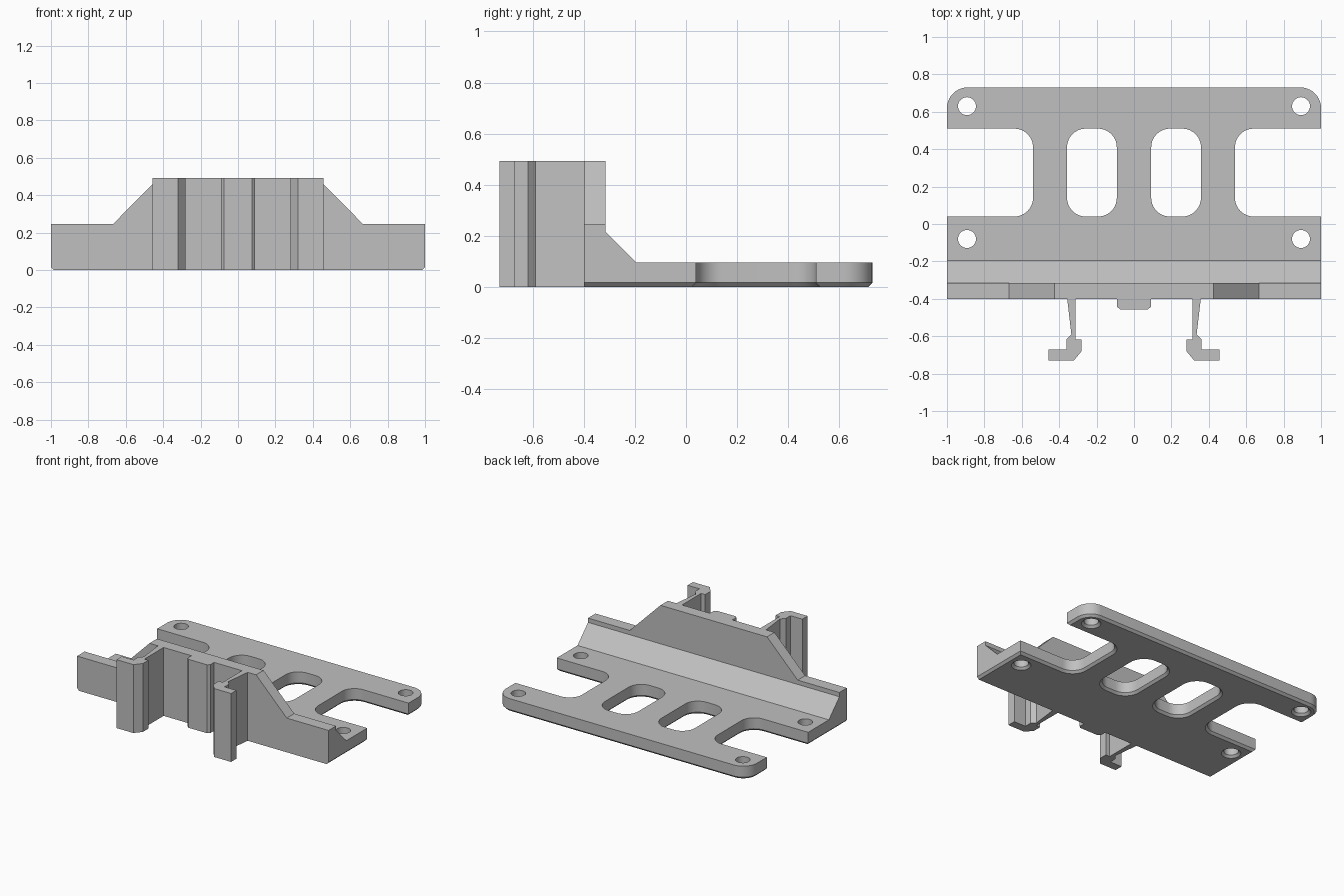
import bpy, bmesh, math
from mathutils import Vector

cube = bpy.data.objects.get("Cube")
if cube:
    bpy.data.objects.remove(cube)

grey = bpy.data.materials.new("plain grey")
grey.use_nodes = True
GREY = (0.53, 0.53, 0.53, 1)
grey.diffuse_color = GREY
grey.node_tree.nodes["Principled BSDF"].inputs["Base Color"].default_value = GREY

FRONT, WALL_BACK, PLATE, WALL_TOP, CHAMFER = -0.4, -0.315, 0.095, 0.492, 0.016


def finish(name, bm):
    bmesh.ops.recalc_face_normals(bm, faces=bm.faces)
    mesh = bpy.data.meshes.new(name)
    bm.to_mesh(mesh)
    bm.free()
    mesh.materials.append(grey)
    obj = bpy.data.objects.new(name, mesh)
    bpy.context.collection.objects.link(obj)
    bpy.ops.object.select_all(action='DESELECT')
    obj.select_set(True)
    bpy.context.view_layer.objects.active = obj
    bpy.ops.object.shade_smooth_by_angle(angle=math.radians(30))
    return obj


def prism(name, profile, start, end, place):
    """Sweep a profile from start to end; place(a, b, t) gives the 3D point."""
    bm = bmesh.new()
    face = bm.faces.new([bm.verts.new(place(a, b, start)) for a, b in profile])
    grown = bmesh.ops.extrude_face_region(bm, geom=[face])["geom"]
    move = Vector(place(0, 0, end)) - Vector(place(0, 0, start))
    bmesh.ops.translate(bm, vec=move, verts=[v for v in grown if isinstance(v, bmesh.types.BMVert)])
    return finish(name, bm)


def rounded(corners, steps=10):
    """Counter-clockwise loop from (x, y, radius) right-angle corners."""
    loop, n = [], len(corners)
    for i, (x, y, r) in enumerate(corners):
        p = Vector((x, y))
        if r == 0:
            loop.append(p)
            continue
        u = (Vector(corners[i - 1][:2]) - p).normalized()
        w = (Vector(corners[(i + 1) % n][:2]) - p).normalized()
        for k in range(steps + 1):
            t = math.pi / 2 * k / steps
            loop.append(p + r * (u * (1 - math.sin(t)) + w * (1 - math.cos(t))))
    return loop


def offset(loop, d):
    """Mitred inward offset; the front edge stays in place."""
    out = []
    for i, p in enumerate(loop):
        a = (p - loop[i - 1]).normalized()
        b = (loop[(i + 1) % len(loop)] - p).normalized()
        na, nb = Vector((-a.y, a.x)), Vector((-b.y, b.x))
        q = p + (na + nb) * d / (1 + na.dot(nb))
        if abs(p.y - FRONT) < 1e-4:
            q.y = p.y
        out.append(q)
    return out


# Base plate outline with side notches
R = 0.1
LOW, HIGH = 0.04, 0.51
right = [(1, FRONT, 0), (1, LOW, 0), (0.54, LOW, R), (0.54, HIGH, R), (1, HIGH, 0), (1, 0.73, 0.11)]
left = [(-x, y, r) for x, y, r in reversed(right)]
loops = [rounded(right + left)]

# Slots and screw holes run clockwise so that the offset widens them
for s in (-1, 1):
    x0, x1 = sorted((s * 0.092, s * 0.358))
    slot = rounded([(x0, LOW, R), (x1, LOW, R), (x1, HIGH, R), (x0, HIGH, R)])
    loops.append(slot[::-1])
    for y in (-0.08, 0.63):
        loops.append([Vector((s * 0.893 + 0.048 * math.cos(a), y + 0.048 * math.sin(a)))
                      for a in (-math.tau * k / 32 for k in range(32))])

bm = bmesh.new()
bottom_edges, top_edges = [], []
for loop in loops:
    rings = []
    for pts, z in ((offset(loop, CHAMFER), 0), (loop, CHAMFER), (loop, PLATE)):
        rings.append([bm.verts.new((p.x, p.y, z)) for p in pts])
    n = len(loop)
    for lo, hi in zip(rings, rings[1:]):
        for i in range(n):
            j = (i + 1) % n
            bm.faces.new((lo[i], lo[j], hi[j], hi[i]))
    for ring, edges in ((rings[0], bottom_edges), (rings[2], top_edges)):
        edges += [bm.edges.get((ring[i], ring[(i + 1) % n])) for i in range(n)]
for edges, z in ((bottom_edges, -1), (top_edges, 1)):
    bmesh.ops.triangle_fill(bm, edges=edges, use_beauty=True, normal=(0, 0, z))
finish("base_plate", bm)

# Upright wall with a raised middle
half = [(1, PLATE), (1, 0.246), (0.668, 0.246), (0.424, WALL_TOP)]
prism("upright_wall", half + [(-x, z) for x, z in reversed(half)], FRONT, WALL_BACK,
      lambda a, b, t: (a, t, b))

# Sloped brace behind the wall
prism("sloped_brace", [(WALL_BACK, PLATE), (-0.195, PLATE), (WALL_BACK, 0.215)], -1, 1,
      lambda a, b, t: (t, a, b))

# Middle pad on the front of the wall
prism("middle_pad", [(-0.09, FRONT), (-0.09, -0.443), (-0.074, -0.457),
                     (0.074, -0.457), (0.09, -0.443), (0.09, FRONT)], 0, WALL_TOP,
      lambda a, b, t: (a, b, t))

# Hooked spring clips
clip = [(0.312, FRONT), (0.312, -0.618), (0.28, -0.618), (0.28, -0.68), (0.322, -0.73),
        (0.456, -0.73), (0.456, -0.67), (0.362, -0.67), (0.362, -0.618), (0.335, -0.59),
        (0.357, FRONT)]
for side, s in (("left", 1), ("right", -1)):
    prism(side + "_clip", [(s * x, y) for x, y in clip], 0, WALL_TOP, lambda a, b, t: (a, b, t))
